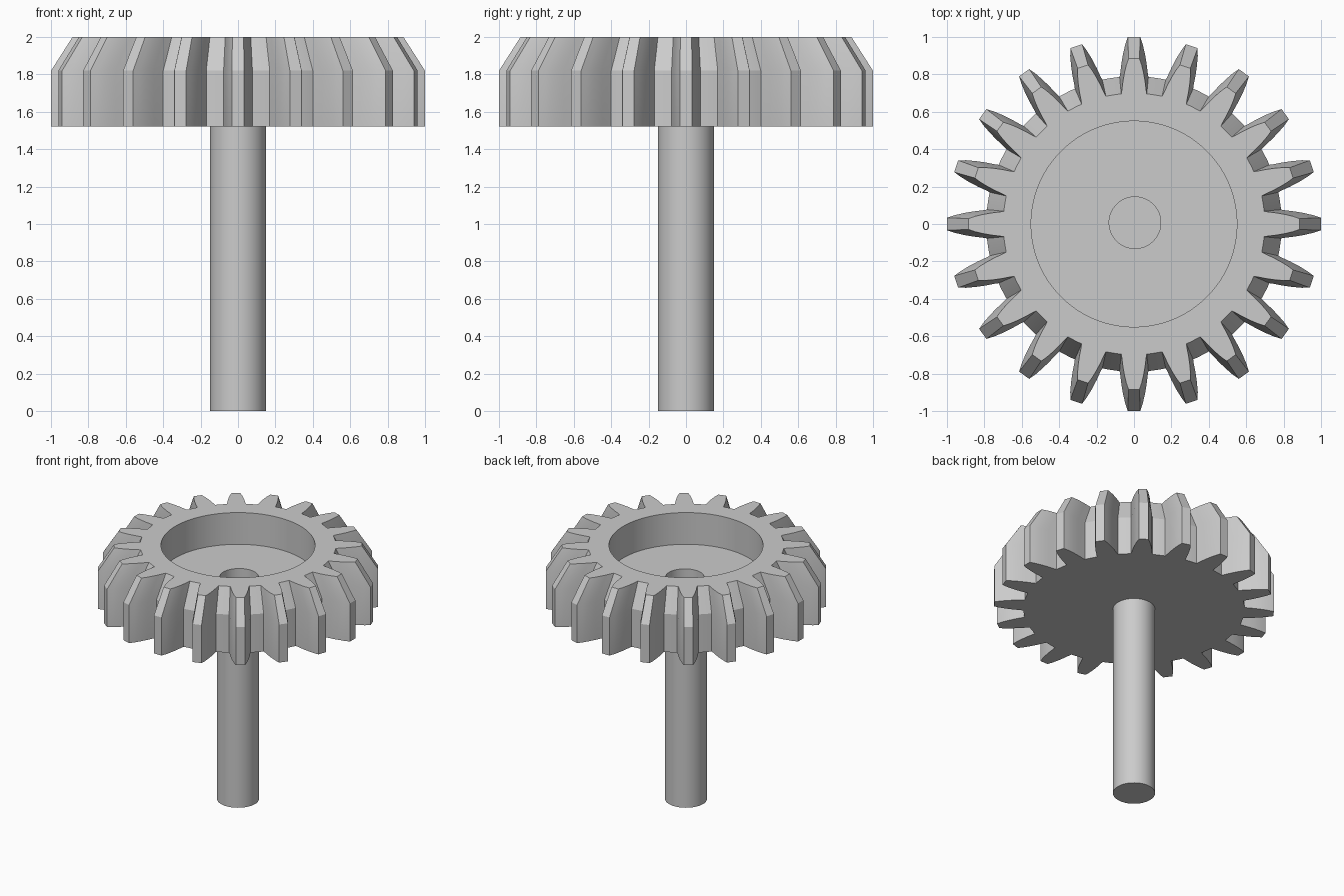
import bpy, bmesh, math

cube = bpy.data.objects.get("Cube")
if cube:
    bpy.data.objects.remove(cube, do_unlink=True)

steel = bpy.data.materials.new("grey_steel")
steel.use_nodes = True
GREY = (0.6, 0.6, 0.6, 1)
steel.diffuse_color = GREY
steel.node_tree.nodes["Principled BSDF"].inputs["Base Color"].default_value = GREY

TEETH = 20
PITCH = 360 / TEETH
BOTTOM, SHOULDER, TOP = 1.52, 1.82, 2.0
TAPER = 0.885

# Half of one tooth outline: angle from the tooth centre in degrees, radius
HALF = [(1.9, 1.0), (2.8, 0.96), (3.7, 0.91), (4.5, 0.86), (5.2, 0.81), (5.6, 0.79), (7.3, 0.79)]
TOOTH = [(-a, r) for a, r in reversed(HALF)] + HALF
OUTLINE = [(math.radians(i * PITCH + a), r) for i in range(TEETH) for a, r in TOOTH]


def finish(bm, name):
    bmesh.ops.recalc_face_normals(bm, faces=bm.faces)
    mesh = bpy.data.meshes.new(name)
    bm.to_mesh(mesh)
    bm.free()
    mesh.materials.append(steel)
    obj = bpy.data.objects.new(name, mesh)
    bpy.context.collection.objects.link(obj)
    bpy.ops.object.select_all(action="DESELECT")
    obj.select_set(True)
    bpy.context.view_layer.objects.active = obj
    bpy.ops.object.shade_smooth_by_angle(angle=math.radians(20))
    return obj


def loft(name, rings):
    """Join rings of points with quads and cap both ends."""
    bm = bmesh.new()
    loops = [[bm.verts.new(p) for p in ring] for ring in rings]
    for low, high in zip(loops, loops[1:]):
        n = len(low)
        for i in range(n):
            j = (i + 1) % n
            bm.faces.new((low[i], low[j], high[j], high[i]))
    bm.faces.new(loops[0])
    bm.faces.new(loops[-1])
    return finish(bm, name)


def gear_ring(scale, z):
    return [(r * scale * math.cos(a), r * scale * math.sin(a), z) for a, r in OUTLINE]


def round_ring(radius, z, dx=0, dy=0):
    return [(dx + radius * math.cos(a), dy + radius * math.sin(a), z) for a, _ in OUTLINE]


# Toothed wheel with tapered upper edge, round recess and small bore
loft("gear_wheel", [
    gear_ring(1, BOTTOM),
    gear_ring(1, SHOULDER),
    gear_ring(TAPER, TOP),
    round_ring(0.55, TOP),
    round_ring(0.55, 1.75),
    round_ring(0.138, 1.75, 0.005, 0.007),
    round_ring(0.138, 1.56, 0.005, 0.007),
])

# Shaft under the wheel
bm = bmesh.new()
bmesh.ops.create_cone(bm, cap_ends=True, segments=64, radius1=0.15, radius2=0.15, depth=1.54)
bmesh.ops.translate(bm, verts=bm.verts, vec=(0, 0, 0.77))
finish(bm, "shaft")
